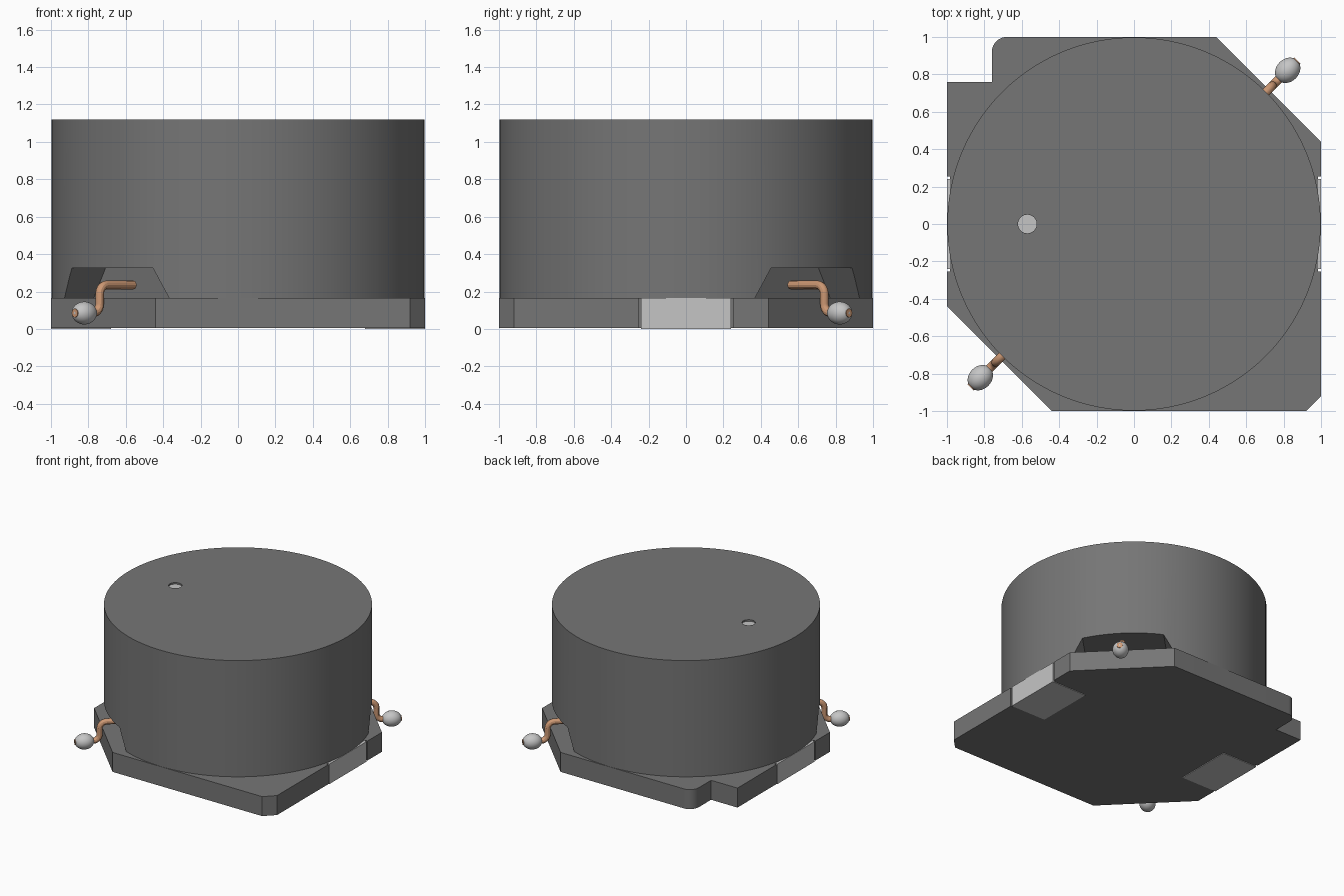
import bpy, bmesh, math
from mathutils import Matrix, Vector

cube = bpy.data.objects.get("Cube")
if cube:
    bpy.data.objects.remove(cube, do_unlink=True)


def material(name, rgb):
    mat = bpy.data.materials.new(name)
    mat.use_nodes = True
    mat.diffuse_color = (*rgb, 1)
    mat.node_tree.nodes["Principled BSDF"].inputs["Base Color"].default_value = (*rgb, 1)
    return mat


GREY = material("dark grey", (0.18, 0.18, 0.18))
SILVER = material("light silver", (0.56, 0.56, 0.56))
COPPER = material("copper", (0.60, 0.31, 0.17))


def finish(name, bm, mat):
    bmesh.ops.recalc_face_normals(bm, faces=bm.faces)
    mesh = bpy.data.meshes.new(name)
    bm.to_mesh(mesh)
    bm.free()
    mesh.materials.append(mat)
    obj = bpy.data.objects.new(name, mesh)
    bpy.context.collection.objects.link(obj)
    return obj


def prism(name, points, offset, mat):
    """Extrude a closed outline of 3D points along an offset."""
    bm = bmesh.new()
    face = bm.faces.new([bm.verts.new(p) for p in points])
    new = bmesh.ops.extrude_face_region(bm, geom=[face])["geom"]
    verts = [v for v in new if isinstance(v, bmesh.types.BMVert)]
    bmesh.ops.translate(bm, verts=verts, vec=offset)
    return finish(name, bm, mat)


def box(name, lo, hi, mat):
    outline = [(lo[0], lo[1], lo[2]), (hi[0], lo[1], lo[2]),
               (hi[0], hi[1], lo[2]), (lo[0], hi[1], lo[2])]
    return prism(name, outline, (0, 0, hi[2] - lo[2]), mat)


def cylinder(name, radius, z0, z1, segments, mat, x=0):
    ring = [(x + radius * math.cos(math.tau * i / segments),
             radius * math.sin(math.tau * i / segments), z0) for i in range(segments)]
    return prism(name, ring, (0, 0, z1 - z0), mat)


def smooth(obj):
    bpy.ops.object.select_all(action='DESELECT')
    obj.select_set(True)
    bpy.context.view_layer.objects.active = obj
    bpy.ops.object.shade_smooth_by_angle(angle=math.radians(30))


def cut(target, cutter):
    cutter.hide_render = True
    mod = target.modifiers.new("cut", 'BOOLEAN')
    mod.operation = 'DIFFERENCE'
    mod.solver = 'EXACT'
    mod.object = cutter
    bpy.context.view_layer.objects.active = target
    bpy.ops.object.modifier_apply(modifier=mod.name)
    bpy.data.objects.remove(cutter, do_unlink=True)


BASE_TOP, BODY_TOP = 0.165, 1.12

# Base plate with chamfered corners, one rounded step and pad slots
corner = [(-0.68 + 0.08 * math.cos(a), 0.92 + 0.08 * math.sin(a))
          for a in [math.pi - math.pi / 2 * i / 8 for i in range(9)]]
outline = [(-1, 0.76), (-0.76, 0.76), *corner, (0.44, 1), (1, 0.44),
           (1, -0.92), (0.92, -1), (-0.44, -1), (-1, -0.44)]
base = prism("base_plate", [(x, y, 0.005) for x, y in outline],
             (0, 0, BASE_TOP - 0.005), GREY)
for s in (-1, 1):
    cut(base, box("slot_cutter", (s * 0.983, -0.255, -0.1), (s * 1.1, 0.255, 0.3), GREY))
smooth(base)

# Round body with two corner recesses and a marker dimple
body = cylinder("round_body", 0.998, BASE_TOP, BODY_TOP, 128, GREY)
for angle in (45, 225):
    turn = Matrix.Rotation(math.radians(angle), 3, 'Z')
    section = [(-0.404, 0.15), (0.404, 0.15), (0.307, 0.325), (-0.307, 0.325)]
    pts = [turn @ Vector((0.695, u, z)) for u, z in section]
    cut(body, prism("recess_cutter", pts, turn @ Vector((0.5, 0, 0)), GREY))
cut(body, cylinder("dimple_cutter", 0.05, BODY_TOP - 0.015, 1.3, 32, GREY, x=-0.57))
smooth(body)
cylinder("marker_dot", 0.05, BODY_TOP - 0.02, BODY_TOP - 0.013, 32, SILVER, x=-0.57)

# Contact pads wrapping from the side to the underside
for s, side in ((-1, "right"), (1, "left")):
    profile = [(1, 0), (1, BASE_TOP), (0.98, BASE_TOP), (0.98, 0.02), (0.68, 0.02), (0.68, 0)]
    prism(side + "_contact_pad", [(s * x, -0.24, z) for x, z in profile],
          (0, 0.48, 0), SILVER)


def wire(name, turn):
    """Bent lead: centre line with rounded bends, given a round section."""
    def bend(cx, cz, start, end):
        steps = [math.radians(start + (end - start) * i / 8) for i in range(9)]
        return [(cx + 0.05 * math.cos(a), cz + 0.05 * math.sin(a)) for a in steps]
    path = [(0.79, 0.235), *bend(0.996, 0.185, 90, 0), *bend(1.096, 0.135, 180, 270),
            (1.235, 0.085)]
    curve = bpy.data.curves.new(name, 'CURVE')
    curve.dimensions = '3D'
    curve.bevel_depth = 0.023
    curve.bevel_resolution = 4
    curve.use_fill_caps = True
    spline = curve.splines.new('POLY')
    spline.points.add(len(path) - 1)
    for point, (r, z) in zip(spline.points, path):
        point.co = (*(turn @ Vector((r, 0, z))), 1)
    curve.materials.append(COPPER)
    obj = bpy.data.objects.new(name, curve)
    bpy.context.collection.objects.link(obj)
    bpy.ops.object.select_all(action='DESELECT')
    obj.select_set(True)
    bpy.context.view_layer.objects.active = obj
    bpy.ops.object.convert(target='MESH')
    smooth(bpy.context.view_layer.objects.active)


# Wire leads and solder beads at the two recesses
for angle, place in ((45, "back_left"), (225, "front_right")):
    turn = Matrix.Rotation(math.radians(angle), 3, 'Z')
    wire(place + "_wire_lead", turn)
    bm = bmesh.new()
    bmesh.ops.create_uvsphere(bm, u_segments=32, v_segments=16, radius=1)
    bmesh.ops.scale(bm, verts=bm.verts, vec=(0.074, 0.061, 0.061))
    bmesh.ops.translate(bm, verts=bm.verts, vec=(1.162, 0, 0.085))
    bmesh.ops.rotate(bm, verts=bm.verts, cent=(0, 0, 0), matrix=turn)
    smooth(finish(place + "_solder_bead", bm, SILVER))
